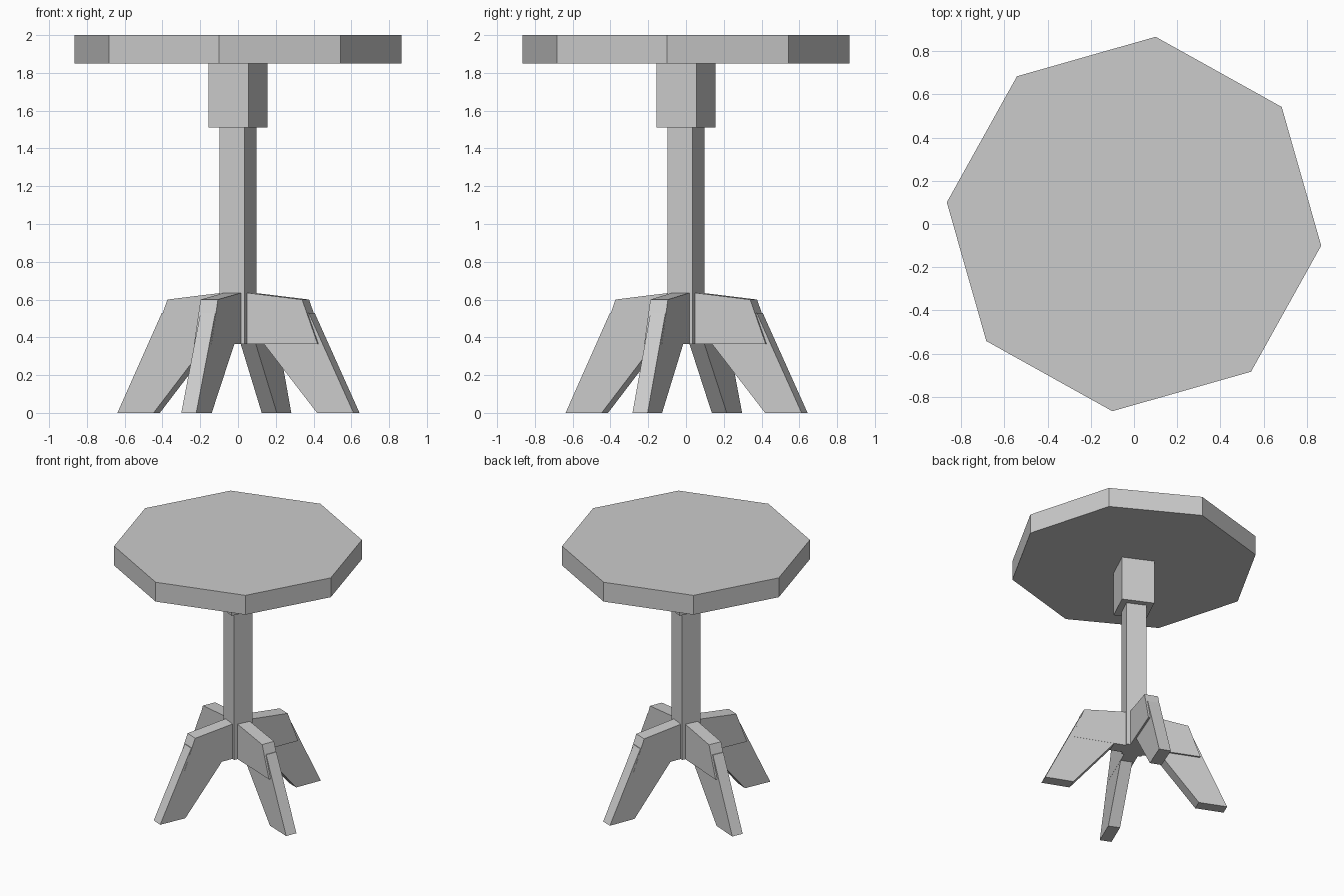
import bpy
import bmesh
from math import cos, sin, radians
from mathutils import Matrix

cube = bpy.data.objects.get("Cube")
if cube:
    bpy.data.objects.remove(cube)

grey = bpy.data.materials.new("plain grey")
grey.use_nodes = True
colour = (0.6, 0.6, 0.6, 1)
grey.diffuse_color = colour
grey.node_tree.nodes["Principled BSDF"].inputs["Base Color"].default_value = colour


def finish(name, bm):
    bmesh.ops.recalc_face_normals(bm, faces=bm.faces)
    mesh = bpy.data.meshes.new(name)
    bm.to_mesh(mesh)
    bm.free()
    mesh.materials.append(grey)
    obj = bpy.data.objects.new(name, mesh)
    bpy.context.collection.objects.link(obj)


def prism(name, sides, radius, first_angle, bottom, top):
    """Upright prism with its first corner at first_angle degrees."""
    bm = bmesh.new()
    bmesh.ops.create_cone(bm, cap_ends=True, segments=sides, radius1=radius,
                          radius2=radius, depth=top - bottom)
    corner = bm.verts[:][0].co
    turn = radians(first_angle) - Matrix.Identity(2).col[0].angle_signed(corner.xy) * -1
    bm.transform(Matrix.Translation((0, 0, (bottom + top) / 2)) @ Matrix.Rotation(turn, 4, "Z"))
    finish(name, bm)


def plank(name, profile, half_width, shift, angle):
    """Side profile (distance from axis, height) thickened and turned about the axis."""
    bm = bmesh.new()
    face = bm.faces.new([bm.verts.new((r, shift - half_width, z)) for r, z in profile])
    grown = bmesh.ops.extrude_face_region(bm, geom=[face])["geom"]
    bmesh.ops.translate(bm, vec=(0, 2 * half_width, 0),
                        verts=[v for v in grown if isinstance(v, bmesh.types.BMVert)])
    bm.transform(Matrix.Rotation(radians(angle), 4, "Z"))
    finish(name, bm)


# Top, mounting block and central post
prism("table_top", 8, 0.872, -6.6, 1.85, 2.0)
prism("mounting_block", 4, 0.166, 19.4, 1.51, 1.85)
prism("post", 4, 0.104, 19.4, 0.365, 1.51)

# Four brackets, each with a splayed leg set into it
bracket = [(0.06, 0.365), (0.473, 0.365), (0.385, 0.6), (0.06, 0.637)]
leg = [(0.465, 0), (0.673, 0), (0.417, 0.53), (0.16, 0.53), (0.16, 0.368)]
places = {"front": 246.7, "right_side": 157, "back": 68.4, "left_side": -21.7}
for place, angle in places.items():
    plank(place + "_bracket", bracket, 0.05, 0, angle)
    plank(place + "_leg", leg, 0.043, 0.006, angle)
